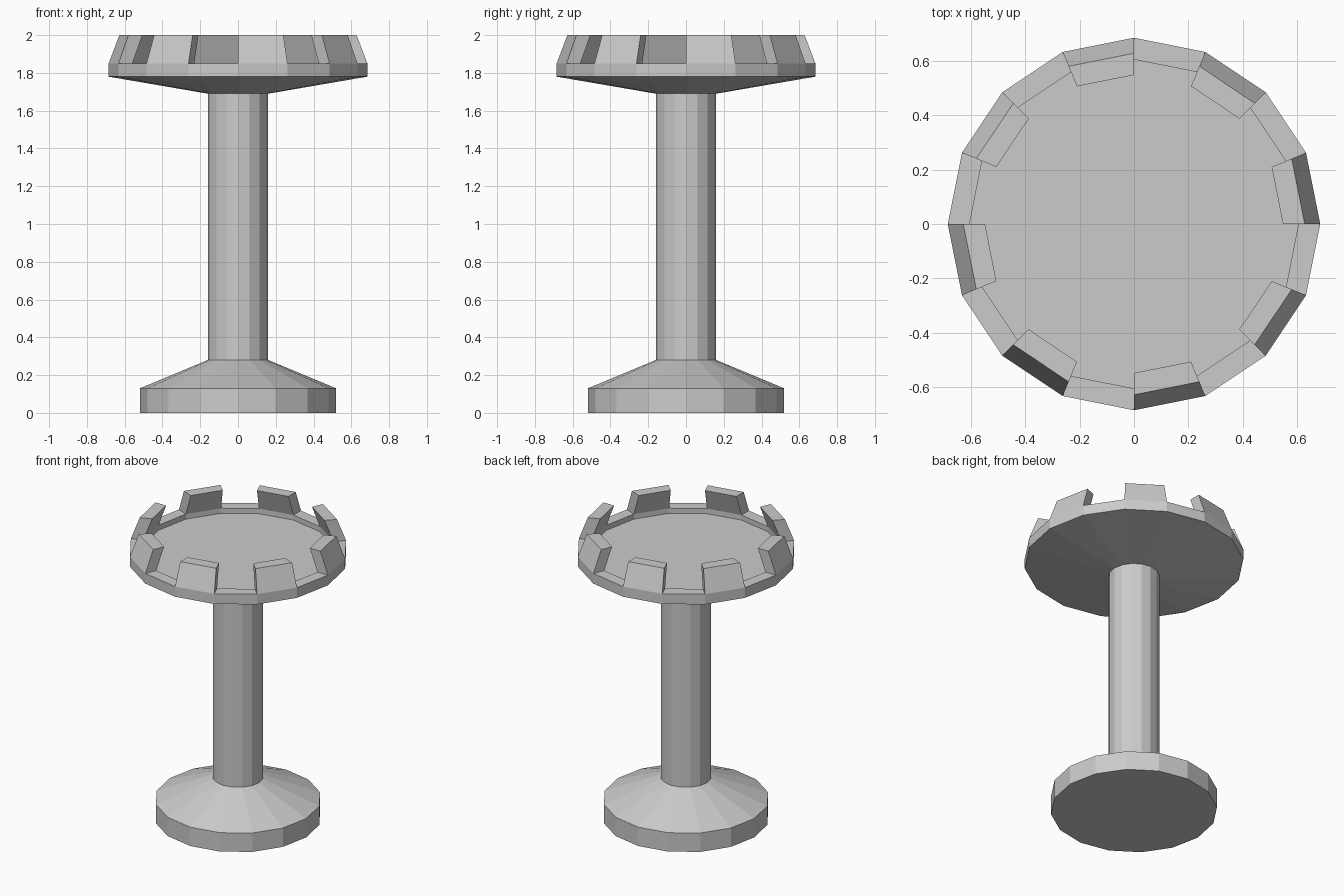
import bpy, bmesh
from math import cos, sin, tau

if "Cube" in bpy.data.objects:
    bpy.data.objects.remove(bpy.data.objects["Cube"])

SIDES = 16


def lathe(name, profile, cap_start=False, cap_end=False, finish=None):
    """Turn a (radius, z) profile around the z axis with flat facets."""
    bm = bmesh.new()
    rings = [[bm.verts.new((r * cos(tau * i / SIDES), r * sin(tau * i / SIDES), z))
              for i in range(SIDES)] for r, z in profile]
    bands = []
    for a, b in zip(rings, rings[1:]):
        bands.append([bm.faces.new((a[i], a[(i + 1) % SIDES], b[(i + 1) % SIDES], b[i]))
                      for i in range(SIDES)])
    if cap_start:
        bm.faces.new(rings[0][::-1])
    if cap_end:
        bm.faces.new(rings[-1])
    if finish:
        finish(bm, bands)
    mesh = bpy.data.meshes.new(name)
    bm.to_mesh(mesh)
    bm.free()
    obj = bpy.data.objects.new(name, mesh)
    bpy.context.collection.objects.link(obj)
    return obj


def raise_battlements(bm, bands):
    """Extrude every second rim segment up, leaning inwards."""
    rim = bands[2]
    for face in rim[::2]:
        top = bmesh.ops.extrude_discrete_faces(bm, faces=[face])["faces"][0]
        for v in top.verts:
            r = v.co.xy.length
            v.co.xy *= (r - 0.057) / r
            v.co.z = 2.0


# Foot: disc with a sloped shoulder
lathe("base", [(0.52, 0), (0.52, 0.13), (0.16, 0.28)], cap_start=True)

# Shaft
lathe("column", [(0.16, 0.28), (0.16, 1.69)])

# Flared platform with sunken floor and battlements
lathe("tower_top",
      [(0.16, 1.69), (0.685, 1.78), (0.685, 1.85), (0.605, 1.85), (0.605, 1.815)],
      cap_end=True, finish=raise_battlements)
